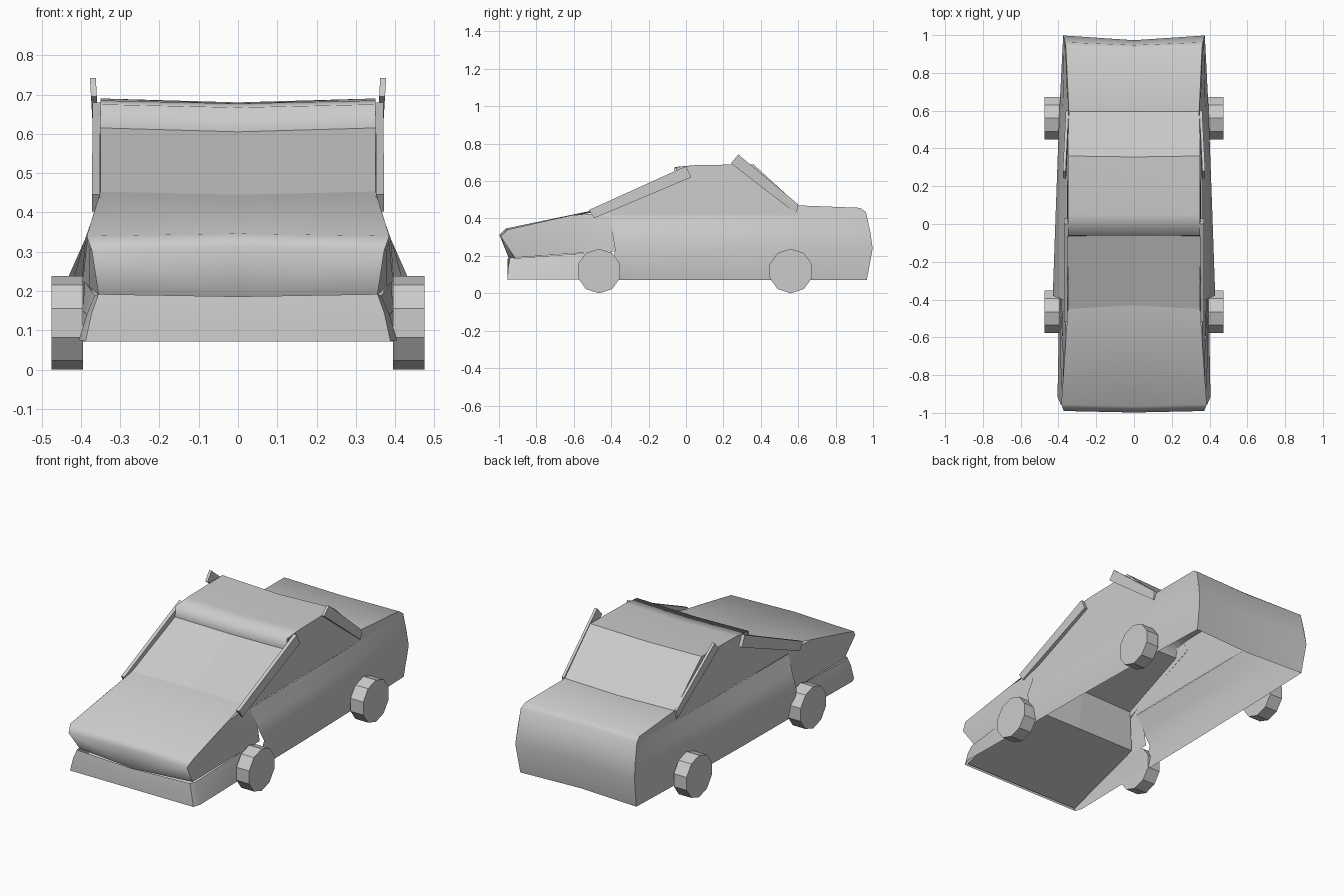
import bpy, bmesh, math
from mathutils import Matrix

if "Cube" in bpy.data.objects:
    bpy.data.objects.remove(bpy.data.objects["Cube"])


def finish(name, verts, faces, smooth=True):
    """Half part on +x, mirrored to the other side."""
    me = bpy.data.meshes.new(name)
    me.from_pydata(verts, [], faces)
    me.update()
    ob = bpy.data.objects.new(name, me)
    bpy.context.collection.objects.link(ob)
    for p in me.polygons:
        p.use_smooth = smooth
    m = ob.modifiers.new("mirror", 'MIRROR')
    m.use_clip = True
    m.merge_threshold = 0.0005
    return ob


def loft(name, rows, smooth=True):
    """Panel skinned through rows of points."""
    n = len(rows[0])
    verts = [p for r in rows for p in r]
    faces = [(i * n + j, i * n + j + 1, (i + 1) * n + j + 1, (i + 1) * n + j)
             for i in range(len(rows) - 1) for j in range(n - 1)]
    return finish(name, verts, faces, smooth)


def cross_panel(name, profile, smooth=True):
    """Full-width panel; profile = (half width, y, z, centre dy, centre dz)."""
    return loft(name, [[(0, y + dy, z + dz), (w, y, z)]
                       for w, y, z, dy, dz in profile], smooth)


def pillar(name, outline, base_x, top_x, width):
    """Slanted bar from a (y, z) side outline, leaning between two x values."""
    zs = [z for _, z in outline]
    lo, hi = min(zs), max(zs)
    xs = [base_x + (top_x - base_x) * (z - lo) / (hi - lo) for z in zs]
    n = len(outline)
    verts = [(x, y, z) for x, (y, z) in zip(xs, outline)]
    verts += [(x + width, y, z) for x, (y, z) in zip(xs, outline)]
    faces = [tuple(range(n))[::-1], tuple(range(n, 2 * n))]
    faces += [(i, (i + 1) % n, (i + 1) % n + n, i + n) for i in range(n)]
    return finish(name, verts, faces, False)


# nose and hood
cross_panel("hood", [
    (.355, -.915, .19, -.03, -.008), (.372, -.99, .303, -.008, .01),
    (.385, -.955, .34, -.01, .006), (.35, -.45, .453, .02, -.008)])

# front bumper, its side wings, the tray behind it and the firewall
cross_panel("front_bumper", [
    (.355, -.94, .192, -.013, -.006), (.372, -.95, .145, -.005, -.005),
    (.388, -.955, .072, 0, 0)])
loft("bumper_side", [
    [(.355, -.94, .192), (.372, -.95, .145), (.388, -.955, .072)],
    [(.365, -.905, .188), (.385, -.91, .14), (.405, -.915, .075)],
    [(.39, -.40, .225), (.395, -.39, .15), (.395, -.38, .075)]])
cross_panel("front_tray", [
    (.375, -.945, .078, 0, 0), (.37, -.46, .222, 0, 0)], False)
cross_panel("firewall", [
    (.37, -.46, .222, 0, 0), (.35, -.45, .45, .02, -.008)], False)

# front fender
loft("front_fender", [
    [(.355, -.915, .19), (.372, -.99, .303), (.385, -.955, .34)],
    [(.378, -.62, .212), (.378, -.62, .31), (.361, -.61, .418)],
    [(.395, -.37, .225), (.385, -.375, .32), (.358, -.41, .43)]])

# windshield, roof, rear window
cross_panel("windshield", [
    (.35, -.45, .453, .02, -.008), (.35, -.065, .615, .01, -.01)], False)
cross_panel("roof", [
    (.35, -.065, .615, .01, -.01), (.35, -.06, .675, 0, -.008),
    (.35, .05, .685, 0, -.008), (.35, .36, .69, -.005, -.01)])
cross_panel("rear_window", [
    (.35, .36, .69, -.005, -.01), (.345, .595, .47, 0, -.008)], False)

# trunk lid and tail
cross_panel("trunk_and_tail", [
    (.345, .595, .47, 0, -.008), (.36, .93, .457, -.01, 0),
    (.365, .962, .435, -.015, 0), (.375, .998, .24, -.025, 0),
    (.365, .967, .072, -.02, 0)])

# body side, upper shoulder down to sill
loft("body_side", [
    [(.36, -.41, .415), (.39, -.395, .33), (.43, -.38, .24), (.395, -.39, .072)],
    [(.358, .05, .415), (.388, .05, .33), (.415, .05, .237), (.39, .05, .072)],
    [(.352, .60, .415), (.378, .60, .33), (.395, .60, .237), (.378, .60, .072)],
    [(.365, .962, .435), (.37, .985, .33), (.375, .998, .24), (.365, .967, .072)]])

# strip between trunk lid and shoulder
loft("rear_shoulder", [
    [(.345, .595, .47), (.352, .60, .415)],
    [(.36, .93, .457), (.365, .962, .435)]])

# side glass
finish("side_window", [
    (.358, -.45, .415), (.35, -.45, .453), (.352, -.065, .615),
    (.35, -.05, .675), (.35, .05, .685), (.35, .36, .69),
    (.347, .60, .47), (.352, .60, .415)], [tuple(range(8))], False)

# roof pillars
pillar("front_pillar", [(-.52, .445), (-.49, .402), (.028, .62), (.0, .68)],
       .352, .35, .02)
pillar("rear_pillar", [(.28, .742), (.24, .695), (.59, .425), (.60, .475)],
       .343, .362, .015)

# wheels, ten-sided with a corner at the ground
for label, y in (("front", -.465), ("rear", .56)):
    for side, s in (("left", -1), ("right", 1)):
        bpy.ops.mesh.primitive_cylinder_add(
            vertices=10, radius=.119, depth=.08,
            location=(s * .435, y, .119), rotation=(0, math.pi / 2, 0))
        ob = bpy.context.object
        ob.name = f"{label}_wheel_{side}"
        ob.data.transform(Matrix.Rotation(math.radians(18), 4, 'Z'))
